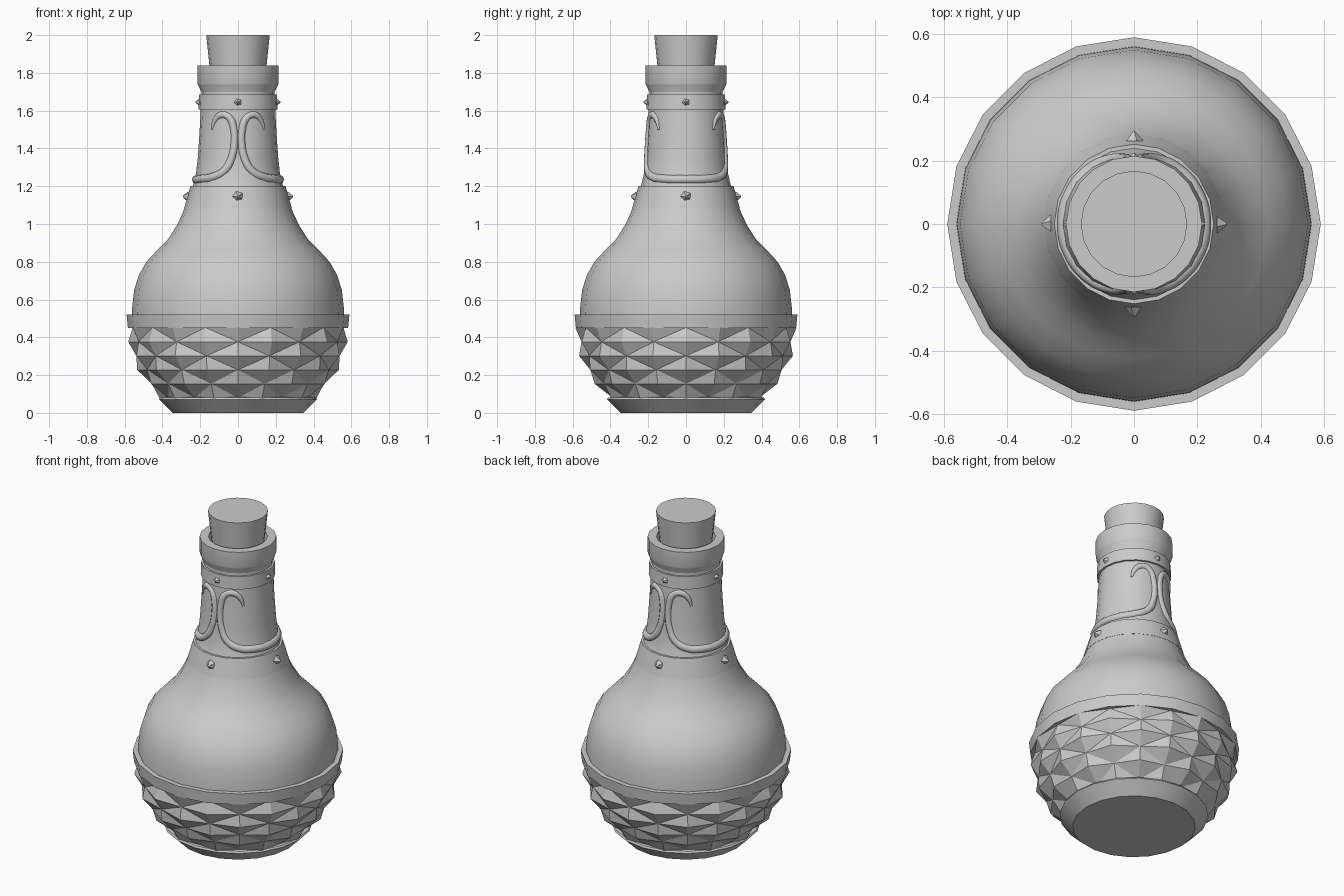
import bpy, bmesh, math
from mathutils import Vector, Matrix

if "Cube" in bpy.data.objects:
    bpy.data.objects.remove(bpy.data.objects["Cube"])

SIDES = 20


def add_mesh(name, bm, smooth=True):
    bmesh.ops.recalc_face_normals(bm, faces=bm.faces[:])
    me = bpy.data.meshes.new(name)
    bm.to_mesh(me)
    bm.free()
    ob = bpy.data.objects.new(name, me)
    bpy.context.collection.objects.link(ob)
    if smooth:
        bpy.ops.object.select_all(action='DESELECT')
        ob.select_set(True)
        bpy.context.view_layer.objects.active = ob
        bpy.ops.object.shade_smooth_by_angle(angle=math.radians(32))
    return ob


def ring(bm, r, z):
    return [bm.verts.new((r * math.cos(2 * math.pi * i / SIDES),
                          r * math.sin(2 * math.pi * i / SIDES), z)) for i in range(SIDES)]


def lathe(name, profile, cap_low=False, cap_high=False, closed=False):
    """Revolve (radius, height) points around z."""
    bm = bmesh.new()
    rings = [ring(bm, r, z) for r, z in profile]
    pairs = list(zip(rings, rings[1:]))
    if closed:
        pairs.append((rings[-1], rings[0]))
    for a, b in pairs:
        for i in range(SIDES):
            k = (i + 1) % SIDES
            bm.faces.new((a[i], a[k], b[k], b[i]))
    if cap_low:
        bm.faces.new(rings[0][::-1])
    if cap_high:
        bm.faces.new(rings[-1])
    return add_mesh(name, bm)


# Foot, rounded shoulder and neck
lathe("foot", [(.345, 0), (.418, .072), (.412, .082), (.38, .084)], cap_low=True)
lathe("bottle_shoulder", [(.562, .50), (.56, .56), (.55, .65), (.525, .73), (.485, .80),
                          (.425, .865), (.37, .92), (.325, .99), (.292, 1.06), (.272, 1.12)])
lathe("neck", [(.25, 1.17), (.236, 1.21), (.222, 1.27), (.213, 1.35), (.206, 1.45),
               (.200, 1.55), (.196, 1.63), (.194, 1.70)])
lathe("lip", [(.192, 1.68), (.194, 1.70), (.212, 1.735), (.215, 1.745), (.215, 1.84),
              (.165, 1.84), (.150, 1.76)])
lathe("cork", [(.142, 1.75), (.168, 2.0)], cap_low=True, cap_high=True)

# Bands around the bottle
lathe("belt", [(.55, .45), (.583, .45), (.59, .52), (.55, .52)], closed=True)
lathe("lower_collar", [(.26, 1.085), (.285, 1.085), (.252, 1.2), (.225, 1.2)], closed=True)
lathe("upper_collar", [(.185, 1.607), (.209, 1.607), (.206, 1.685), (.185, 1.685)], closed=True)

# Faceted lower bowl: raised diamonds between valley lines
bm = bmesh.new()
bowl = [(.402, .08), (.470, .154), (.520, .228), (.552, .302), (.567, .376), (.572, .452)]
rows = []
for j, (r, z) in enumerate(bowl):
    row = ring(bm, r, z)
    for i, v in enumerate(row):
        s = 1 + (.014 if (i + j) % 2 == 0 else -.014) / r
        v.co.x *= s
        v.co.y *= s
    rows.append(row)
for j in range(len(rows) - 1):
    for i in range(SIDES):
        k = (i + 1) % SIDES
        a, b, c, d = rows[j][i], rows[j][k], rows[j + 1][k], rows[j + 1][i]
        if (i + j) % 2 == 0:      # valley edge runs b-d
            bm.faces.new((a, b, d))
            bm.faces.new((b, c, d))
        else:                     # valley edge runs a-c
            bm.faces.new((a, b, c))
            bm.faces.new((a, c, d))
add_mesh("faceted_bowl", bm, smooth=False)

# Pointed five-sided studs, four on each collar
for label, z, r, size, depth in (("lower", 1.145, .262, .03, .03),
                                 ("upper", 1.645, .202, .023, .022)):
    for n in range(4):
        bm = bmesh.new()
        bmesh.ops.create_cone(bm, cap_ends=True, segments=5, radius1=size,
                              radius2=size * .15, depth=depth)
        out = Vector((math.cos(n * math.pi / 2), math.sin(n * math.pi / 2), 0))
        up = Vector((0, 0, 1))
        side = up.cross(out)
        rot = Matrix((up, side, out)).transposed().to_4x4()
        if rot.determinant() < 0:
            rot = Matrix((up, -side, out)).transposed().to_4x4()
        place = Matrix.Translation(out * (r + depth / 2) + up * z)
        bmesh.ops.transform(bm, matrix=place @ rot, verts=bm.verts[:])
        add_mesh(f"{label}_stud_{n + 1}", bm, smooth=False)


# Scroll vines: hook at the front, sweep round the side, hook at the back
def neck_radius(z):
    pts = [(1.2, .238), (1.27, .222), (1.35, .213), (1.45, .206), (1.6, .197)]
    for (z0, r0), (z1, r1) in zip(pts, pts[1:]):
        if z <= z1:
            break
    return r0 + (r1 - r0) * (z - z0) / (z1 - z0)


half = [(44, 1.50, .25), (39, 1.545, .6), (31, 1.573, .8), (22, 1.578, .85), (12, 1.555, .85),
        (6.5, 1.50, .85), (5.5, 1.43, .85), (9, 1.355, .9), (19, 1.285, .95),
        (36, 1.25, 1), (60, 1.238, 1)]        # (degrees from front, height, thickness)
path = half + [(90, 1.236, 1)] + [(180 - a, z, t) for a, z, t in reversed(half)]
for side_name, s in (("right", 1), ("left", -1)):
    cu = bpy.data.curves.new(f"scroll_{side_name}", 'CURVE')
    cu.dimensions = '3D'
    cu.bevel_depth = .024
    cu.bevel_resolution = 2
    cu.resolution_u = 5
    cu.use_fill_caps = True
    sp = cu.splines.new('BEZIER')
    sp.bezier_points.add(len(path) - 1)
    for p, (a, z, t) in zip(sp.bezier_points, path):
        r = neck_radius(z) - .010 * t
        p.co = (s * r * math.sin(math.radians(a)), -r * math.cos(math.radians(a)), z)
        p.handle_left_type = p.handle_right_type = 'AUTO'
        p.radius = t
    ob = bpy.data.objects.new(f"scroll_{side_name}", cu)
    bpy.context.collection.objects.link(ob)
